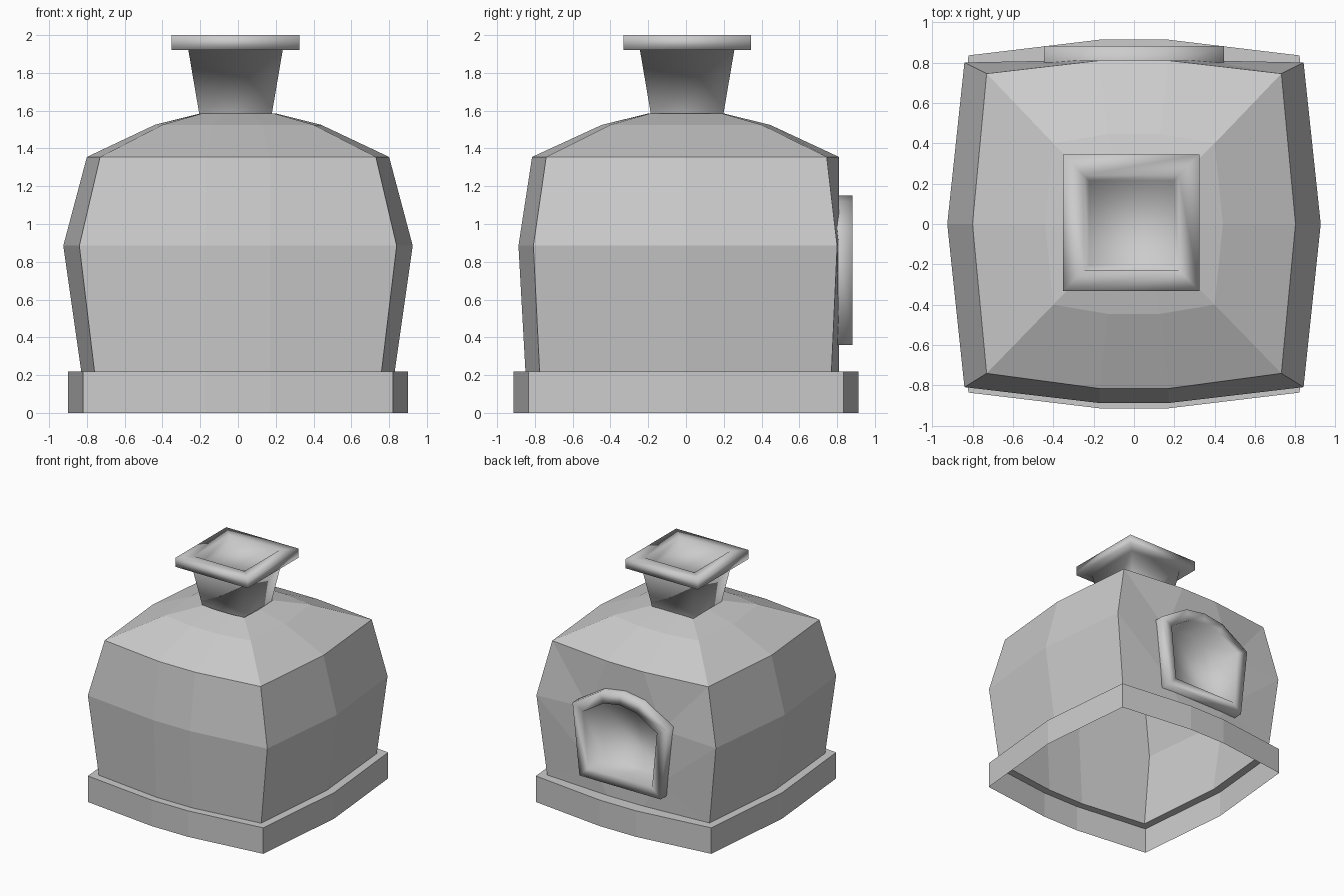
import bpy, bmesh

if "Cube" in bpy.data.objects:
    bpy.data.objects.remove(bpy.data.objects["Cube"])


def ring(bm, z, cx, mx, cy, my, px=0.17, back=None):
    """Bowed ten-point ring, counter-clockwise from the front left corner."""
    cb, mb = back or (cy, my)
    pts = [(-cx, -cy), (-px, -my), (px, -my), (cx, -cy), (mx, 0),
           (cx, cb), (px, mb), (-px, mb), (-cx, cb), (-mx, 0)]
    return [bm.verts.new((x, y, z)) for x, y in pts]


def bridge(bm, a, b, skip=()):
    n = len(a)
    for i in range(n):
        if i not in skip:
            j = (i + 1) % n
            bm.faces.new((a[i], a[j], b[j], b[i]))


def finish(bm, name, smooth=False):
    me = bpy.data.meshes.new(name)
    for f in bm.faces:
        f.smooth = smooth
    bm.to_mesh(me)
    bm.free()
    ob = bpy.data.objects.new(name, me)
    bpy.context.collection.objects.link(ob)
    return ob


def arch(bm, y, half_bottom, half_spring, half_top, z0, z1, z2, z3):
    """Seven-point arched outline, counter-clockwise seen from the back."""
    pts = [(half_bottom, z0), (-half_bottom, z0), (-half_spring, z1),
           (-half_top, z2), (0, z3), (half_top, z2), (half_spring, z1)]
    return [bm.verts.new((x, y, z)) for x, z in pts]


OUTER = (0.38, 0.445, 0.19, 0.36, 0.96, 1.12, 1.15)
INNER = (0.30, 0.345, 0.155, 0.44, 0.91, 1.03, 1.055)

# plinth: open shell with a ledge on top
bm = bmesh.new()
p0 = ring(bm, 0.0, 0.82, 0.90, 0.835, 0.913)
p1 = ring(bm, 0.22, 0.82, 0.90, 0.835, 0.913)
p2 = ring(bm, 0.22, 0.76, 0.83, 0.775, 0.85, back=(0.77, 0.81))
bridge(bm, p0, p1)
bridge(bm, p1, p2)
finish(bm, "plinth")

# oven body and roof: lofted shell, back wall left out of the loft
bm = bmesh.new()
r = [ring(bm, 0.22, 0.76, 0.83, 0.775, 0.85, back=(0.77, 0.81)),
     ring(bm, 0.885, 0.84, 0.925, 0.808, 0.887, back=(0.80, 0.81)),
     ring(bm, 1.355, 0.73, 0.80, 0.74, 0.815, back=(0.745, 0.81)),
     ring(bm, 1.525, 0.40, 0.44, 0.40, 0.445, px=0.13),
     ring(bm, 1.585, 0.19, 0.20, 0.19, 0.20, px=0.07)]
BACK = (5, 6, 7)
bridge(bm, r[0], r[1], BACK)
bridge(bm, r[1], r[2], BACK)
bridge(bm, r[2], r[3])
bridge(bm, r[3], r[4])

# back wall filled around the door opening
loop = r[0][5:9] + [r[1][8]] + r[2][5:9][::-1] + [r[1][5]]
hole = arch(bm, 0.81, *INNER)
edges = []
for lp in (loop, hole):
    for a, b in zip(lp, lp[1:] + lp[:1]):
        edges.append(bm.edges.get((a, b)) or bm.edges.new((a, b)))
bmesh.ops.triangle_fill(bm, use_beauty=True, edges=edges, normal=(0, 1, 0))
bmesh.ops.delete(bm, geom=[v for v in bm.verts if not v.link_faces], context='VERTS')
bmesh.ops.recalc_face_normals(bm, faces=bm.faces[:])
finish(bm, "oven_body")

# door frame with recessed opening
bm = bmesh.new()
loops = [arch(bm, 0.80, *OUTER), arch(bm, 0.882, *OUTER),
         arch(bm, 0.882, *INNER), arch(bm, 0.66, *INNER)]
for a, b in zip(loops, loops[1:]):
    bridge(bm, a, b)
bm.faces.new(loops[-1])
bmesh.ops.recalc_face_normals(bm, faces=bm.faces[:])
if loops[-1][0].link_faces[0].normal.length and bm.faces[:][-1].normal.y < 0:
    bmesh.ops.reverse_faces(bm, faces=bm.faces[:])
finish(bm, "door_frame", True)

# flared chimney with square cap and shallow flue
bm = bmesh.new()
prof = [(0.19, 1.57), (0.25, 1.922), (0.338, 1.922), (0.338, 2.0),
        (0.235, 2.0), (0.21, 1.92)]
rings = [[bm.verts.new((-0.013 + sx * h, 0.006 + sy * h, z))
          for sx, sy in ((-1, -1), (1, -1), (1, 1), (-1, 1))] for h, z in prof]
for a, b in zip(rings, rings[1:]):
    bridge(bm, a, b)
bm.faces.new(rings[-1])
finish(bm, "chimney", True)
